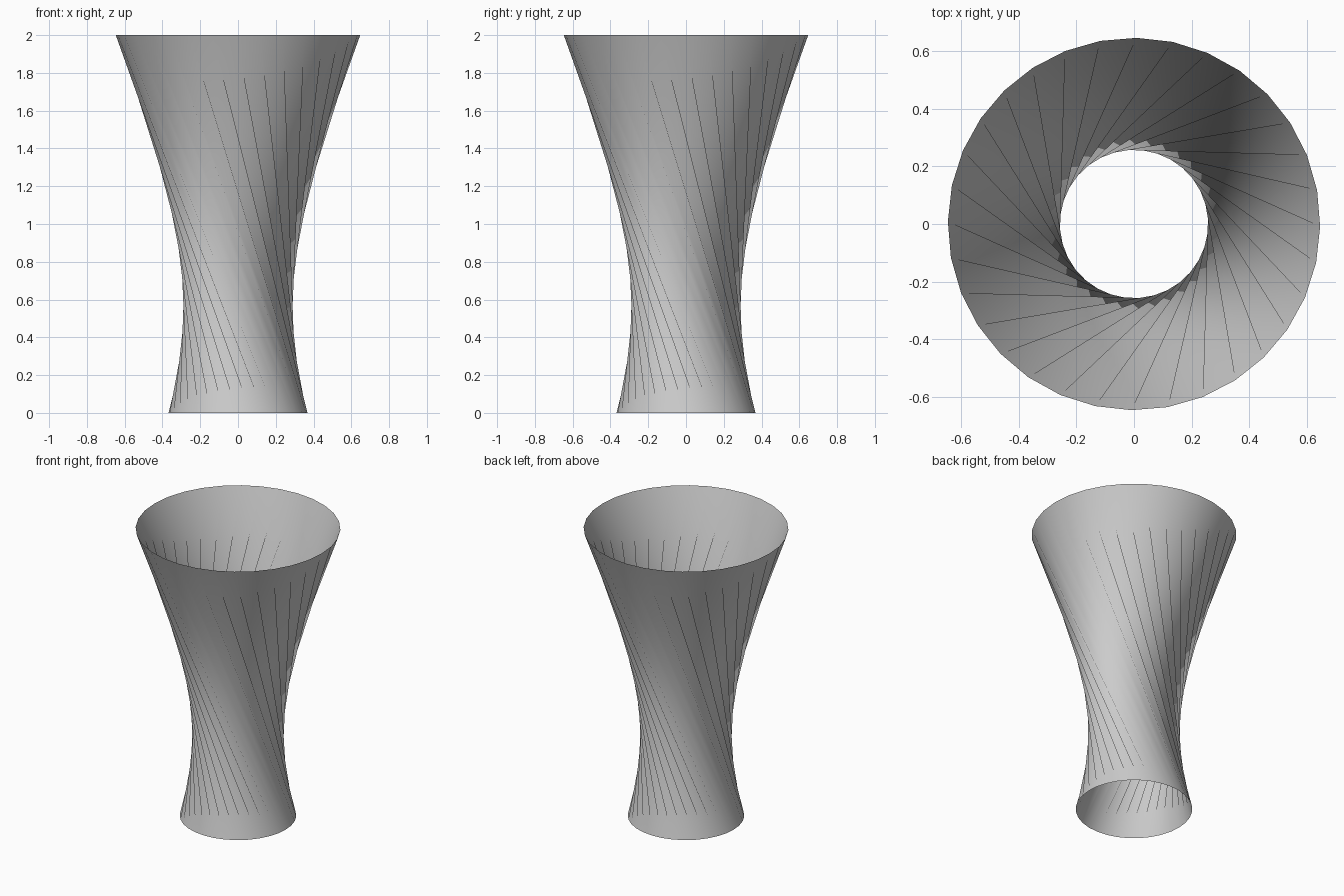
import bpy, bmesh
from math import cos, sin, pi, radians

if "Cube" in bpy.data.objects:
    bpy.data.objects.remove(bpy.data.objects["Cube"], do_unlink=True)

SIDES = 32
TWIST_STEPS = 9          # rim steps each ridge line turns from top to bottom
START = radians(-0.8)

grey = bpy.data.materials.new("plain grey")
grey.use_nodes = True
colour = (0.6, 0.6, 0.6, 1)
grey.diffuse_color = colour
grey.node_tree.nodes["Principled BSDF"].inputs["Base Color"].default_value = colour


def ring(bm, radius, z):
    angles = [START + 2 * pi * i / SIDES for i in range(SIDES)]
    return [bm.verts.new((radius * cos(a), radius * sin(a), z)) for a in angles]


# Open twisted wall: straight lines joining two rims, folded into ridges and valleys
bm = bmesh.new()
foot = ring(bm, 0.368, 0)
rim = ring(bm, 0.647, 2)
for i in range(SIDES):
    left = foot[(i + TWIST_STEPS) % SIDES]
    right = foot[(i + TWIST_STEPS + 1) % SIDES]
    bm.faces.new((rim[i], left, right))
    bm.faces.new((rim[i], right, rim[(i + 1) % SIDES]))
for face in bm.faces:
    face.smooth = True

mesh = bpy.data.meshes.new("twisted_wall")
bm.to_mesh(mesh)
bm.free()
mesh.materials.append(grey)
wall = bpy.data.objects.new("twisted_wall", mesh)
bpy.context.collection.objects.link(wall)
